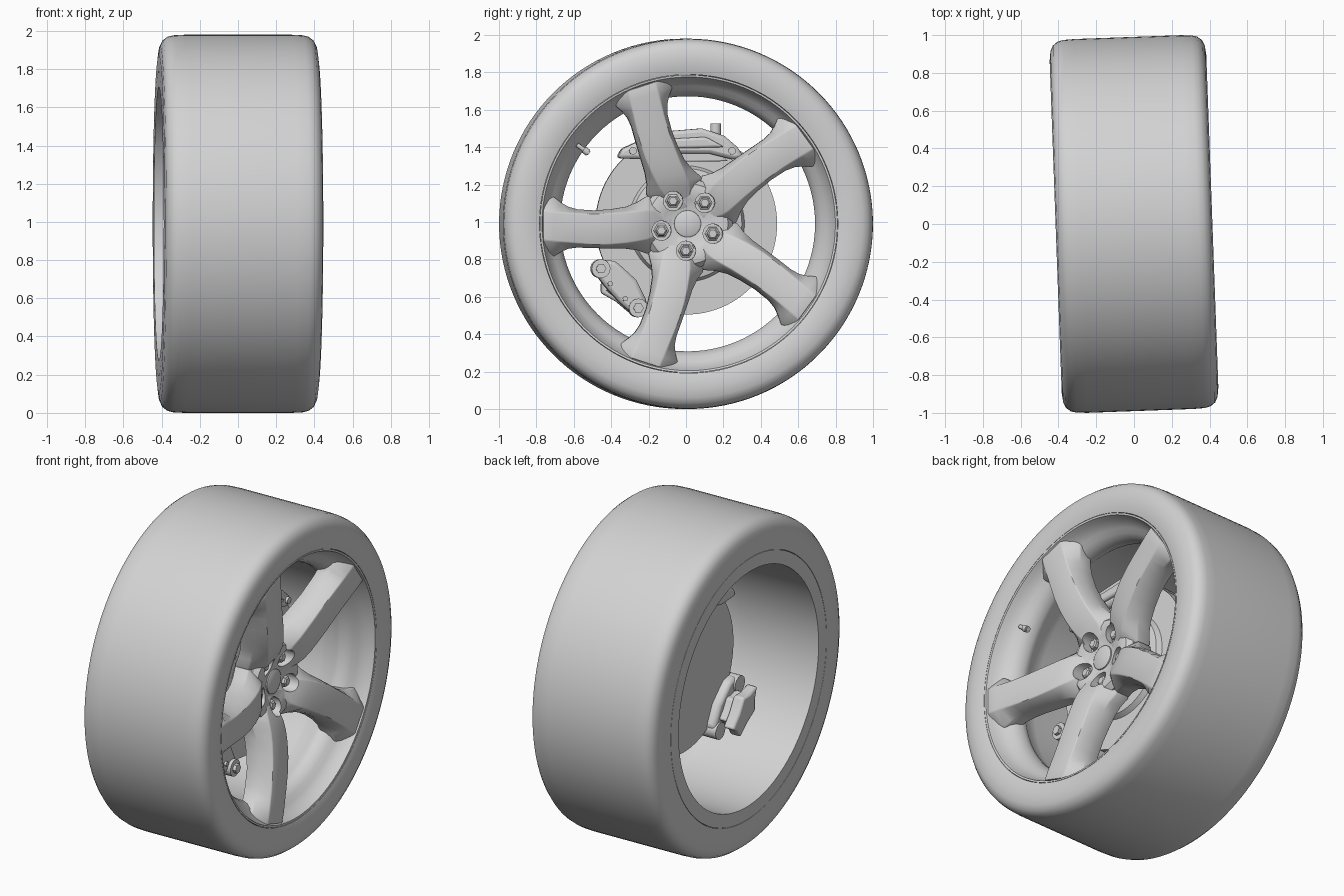
import bpy, bmesh, math
from mathutils import Matrix, Vector

if "Cube" in bpy.data.objects:
    bpy.data.objects.remove(bpy.data.objects["Cube"], do_unlink=True)

grey = bpy.data.materials.new("light grey")
grey.use_nodes = True
colour = (0.65, 0.65, 0.65, 1)
grey.diffuse_color = colour
grey.node_tree.nodes["Principled BSDF"].inputs["Base Color"].default_value = colour

# Wheel axle runs along x, with a slight steering turn
PLACE = Matrix.Translation((0, 0, 0.99)) @ Matrix.Rotation(math.radians(2.08), 4, 'Z')


def shade(mesh, angle=35):
    for p in mesh.polygons:
        p.use_smooth = True
    mesh.set_sharp_from_angle(angle=math.radians(angle))


def finish(name, bm, bevel=0, angle=35):
    bmesh.ops.remove_doubles(bm, verts=bm.verts, dist=1e-5)
    bmesh.ops.recalc_face_normals(bm, faces=bm.faces)
    mesh = bpy.data.meshes.new(name)
    bm.to_mesh(mesh)
    bm.free()
    mesh.materials.append(grey)
    shade(mesh, angle)
    ob = bpy.data.objects.new(name, mesh)
    bpy.context.collection.objects.link(ob)
    ob.matrix_world = PLACE
    if bevel:
        mod = ob.modifiers.new("soft_edges", 'BEVEL')
        mod.width, mod.segments = bevel, 2
        mod.limit_method = 'ANGLE'
        mod.angle_limit = math.radians(30)
    return ob


def lathe(name, profile, segments=96, centre=(0, 0), angle=35):
    """Revolve a closed (x, radius) profile around an axis parallel to x."""
    bm = bmesh.new()
    rings = []
    for i in range(segments):
        a = math.tau * i / segments
        rings.append([bm.verts.new((x, centre[0] + r * math.cos(a), centre[1] + r * math.sin(a)))
                      for x, r in profile])
    n = len(profile)
    for i in range(segments):
        p, q = rings[i], rings[(i + 1) % segments]
        for j in range(n):
            k = (j + 1) % n
            if profile[j][1] + profile[k][1] == 0:
                continue
            loop = [p[j], p[k], q[k], q[j]]
            if profile[j][1] == 0:
                loop = [p[j], p[k], q[k]]
            elif profile[k][1] == 0:
                loop = [p[j], p[k], q[j]]
            bm.faces.new(loop)
    return finish(name, bm, angle=angle)


def disc(name, x0, x1, r, centre=(0, 0), segments=24):
    return lathe(name, [(x0, 0), (x0, r), (x1, r), (x1, 0)], segments, centre)


def prism(name, outline, x0, x1, bevel=0.015):
    """Extrude a (y, z) outline along x."""
    bm = bmesh.new()
    face = bm.faces.new([bm.verts.new((x0, y, z)) for y, z in outline])
    out = bmesh.ops.extrude_face_region(bm, geom=[face])
    moved = [v for v in out["geom"] if isinstance(v, bmesh.types.BMVert)]
    bmesh.ops.translate(bm, verts=moved, vec=(x1 - x0, 0, 0))
    return finish(name, bm, bevel)


def polar(r, degrees):
    a = math.radians(degrees)
    return r * math.cos(a), r * math.sin(a)


def cut(ob, cutters):
    """Bore the cutters out of an object and bake the result."""
    for c in cutters:
        mod = ob.modifiers.new("pocket", 'BOOLEAN')
        mod.operation, mod.solver, mod.object = 'DIFFERENCE', 'EXACT', c
    bpy.context.view_layer.update()
    graph = bpy.context.evaluated_depsgraph_get()
    mesh = bpy.data.meshes.new_from_object(ob.evaluated_get(graph))
    ob.modifiers.clear()
    ob.data = mesh
    shade(mesh)


# Tyre: flat tread, rounded shoulders, nearly flat sidewalls
half = [(0.402, 0.798), (0.411, 0.83), (0.415, 0.88), (0.409, 0.93), (0.395, 0.96),
        (0.37, 0.979), (0.34, 0.987), (0.28, 0.99)]
back = [(-0.415, 0.798)] + [(-x, r) for x, r in half[2:]]
lathe("tyre", half + back[::-1], 128)

# Rim: rounded front dish, inner ridge, plain barrel, flat rear flange
lathe("rim", [(0.402, 0.796), (0.4, 0.785), (0.375, 0.775), (0.345, 0.76), (0.318, 0.738),
              (0.298, 0.713), (0.27, 0.694), (0.235, 0.682), (0.2, 0.685), (0.17, 0.706),
              (0.1, 0.712), (-0.415, 0.716), (-0.415, 0.796)], 96)

# Spokes: along, sideways shift, face half width, base half width, front x, back x
STATIONS = [(0.08, 0.0, 0.035, 0.06, 0.230, 0.10),
            (0.13, 0.0, 0.055, 0.11, 0.248, 0.10),
            (0.18, 0.0, 0.070, 0.155, 0.277, 0.11),
            (0.22, 0.006, 0.078, 0.152, 0.298, 0.12),
            (0.27, 0.013, 0.081, 0.128, 0.317, 0.14),
            (0.33, 0.021, 0.083, 0.112, 0.333, 0.16),
            (0.41, 0.027, 0.084, 0.105, 0.350, 0.18),
            (0.50, 0.029, 0.083, 0.101, 0.364, 0.20),
            (0.59, 0.025, 0.081, 0.102, 0.376, 0.21),
            (0.64, 0.021, 0.080, 0.112, 0.382, 0.22),
            (0.68, 0.018, 0.079, 0.132, 0.387, 0.23),
            (0.72, 0.015, 0.078, 0.160, 0.391, 0.26),
            (0.778, 0.010, 0.077, 0.130, 0.396, 0.30)]
bored = []
for s in range(5):
    turn = Matrix.Rotation(math.radians(36 + 72 * s), 4, 'X')
    bm = bmesh.new()
    rings = []
    for along, shift, f, b, front, rear in STATIONS:
        shoulder = front - 0.5 * (front - rear)
        section = [(-f, front), (f, front), (b, shoulder), (b, rear), (-b, rear), (-b, shoulder)]
        rings.append([bm.verts.new(turn @ Vector((x, along, shift + t))) for t, x in section])
    for p, q in zip(rings, rings[1:]):
        for j in range(6):
            k = (j + 1) % 6
            bm.faces.new((p[j], p[k], q[k], q[j]))
    bm.faces.new(rings[0])
    bm.faces.new(rings[-1])
    bored.append(finish(f"spoke_{s + 1}", bm, 0.007))

# Hub and centre cap
bored.append(lathe("hub", [(0.232, 0), (0.232, 0.09), (0.248, 0.13), (0.262, 0.18), (0.255, 0.215),
                           (0.225, 0.24), (0.1, 0.245), (0.1, 0)], 64))
lathe("centre_cap", [(0.247, 0), (0.245, 0.06), (0.239, 0.071), (0.18, 0.076), (0.18, 0)], 48)

# Wheel bolts sunk into round pockets
spots = [polar(0.145, 50.5 + 72 * s) for s in range(5)]
cutters = [disc("pocket_cutter", 0.2, 0.5, 0.052, c, 32) for c in spots]
for ob in bored:
    cut(ob, cutters)
for c in cutters:
    bpy.data.objects.remove(c, do_unlink=True)
for s, c in enumerate(spots):
    lathe(f"bolt_{s + 1}", [(0.18, 0), (0.18, 0.043), (0.207, 0.04), (0.212, 0.032), (0.236, 0.031),
                            (0.243, 0.022), (0.243, 0)], 6, c, 20)

# Brake disc with raised hat
lathe("brake_disc", [(0.0, 0), (0.0, 0.485), (0.07, 0.485), (0.07, 0.31), (0.1, 0.295),
                     (0.12, 0.2), (0.12, 0)], 96)

# Upper brake caliper with pads, bolts and bleed nipple
prism("upper_caliper", [(-0.37, 0.35), (-0.35, 0.40), (-0.25, 0.445), (-0.1, 0.495), (0.08, 0.51),
                        (0.2, 0.47), (0.27, 0.41), (0.31, 0.35), (0.24, 0.345), (0.12, 0.375),
                        (-0.1, 0.375), (-0.22, 0.345)], -0.1, 0.17, 0.02)
prism("caliper_front_plate", [(-0.2, 0.4), (-0.08, 0.455), (0.1, 0.465), (0.2, 0.41)],
      0.15, 0.195)
prism("brake_pad", [(-0.18, 0.33), (-0.16, 0.4), (0.16, 0.4), (0.22, 0.335)], -0.02, 0.13, 0.008)
for i, y in enumerate((-0.29, 0.24)):
    disc(f"caliper_bolt_{i + 1}", 0.15, 0.185, 0.02, (y, 0.39), 12)
bm = bmesh.new()
bmesh.ops.create_cone(bm, cap_ends=True, segments=16, radius1=0.03, radius2=0.028, depth=0.08,
                      matrix=Matrix.Translation((0.1, 0.155, 0.495)))
finish("bleed_nipple", bm)

# Lower caliper with round mounting lugs
lugs = [(-0.46, -0.24), (-0.26, -0.45)]
prism("lower_caliper", [(-0.45, -0.19), (-0.38, -0.2), (-0.27, -0.3), (-0.21, -0.42),
                        (-0.27, -0.5), (-0.36, -0.42), (-0.44, -0.33), (-0.5, -0.25)],
      -0.05, 0.13, 0.02)
for i, c in enumerate(lugs):
    disc(f"caliper_lug_{i + 1}", -0.06, 0.15, 0.05, c)
    disc(f"lug_bolt_{i + 1}", 0.1, 0.17, 0.028, c, 6)
for i, c in enumerate([(-0.41, -0.32), (-0.33, -0.4)]):
    disc(f"caliper_rivet_{i + 1}", 0.1, 0.145, 0.014, c, 12)

# Long lobed housing behind the lower caliper, on a narrower neck
lean = Matrix.Rotation(math.radians(-45), 2)
lobes = [polar(1.0 if i % 2 else 0.72, 36 * i) for i in range(10)]
for name, size, x0, x1 in (("actuator_neck", 0.7, -0.12, -0.03), ("actuator_housing", 1, -0.17, -0.1)):
    outline = [lean @ Vector((0.165 * size * u, 0.09 * size * v)) for u, v in lobes]
    prism(name, [(p.x - 0.355, p.y - 0.345) for p in outline], x0, x1, 0.012)

# Tyre valve pointing inwards from the rim
bm = bmesh.new()
vy, vz = polar(0.69, 144.6)
aim = Matrix.Translation((0.315, vy, vz)) @ Matrix.Rotation(math.radians(144.6), 4, 'X') \
    @ Matrix.Rotation(math.radians(90), 4, 'X')
for radius, depth, shift in ((0.012, 0.08, 0), (0.019, 0.03, 0.02)):
    bmesh.ops.create_cone(bm, cap_ends=True, segments=12, radius1=radius, radius2=radius,
                          depth=depth, matrix=aim @ Matrix.Translation((0, 0, shift)))
finish("valve", bm)
